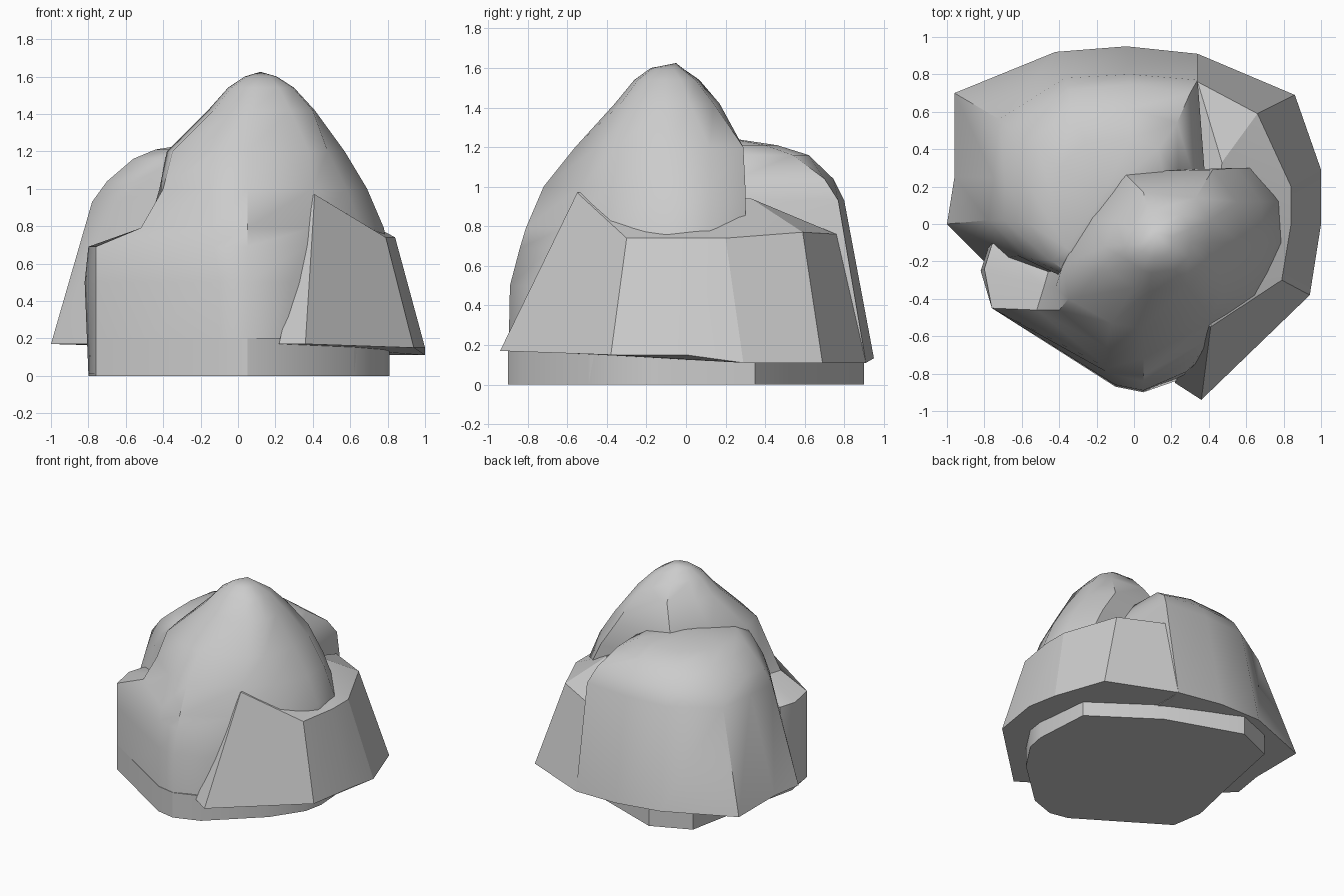
import bpy, bmesh, math


def loft(name, rings, apex, angle):
    """Skin a stack of equal-length rings, fan the top to an apex, cap the bottom."""
    bm = bmesh.new()
    vr = [[bm.verts.new(p) for p in ring] for ring in rings]
    top = bm.verts.new(apex)
    n = len(vr[0])
    for i in range(n):
        j = (i + 1) % n
        for a, b in zip(vr, vr[1:]):
            bm.faces.new((a[i], a[j], b[j], b[i]))
        bm.faces.new((vr[-1][i], vr[-1][j], top))
    bm.faces.new(vr[0][::-1])
    bmesh.ops.recalc_face_normals(bm, faces=bm.faces)
    me = bpy.data.meshes.new(name)
    bm.to_mesh(me)
    bm.free()
    ob = bpy.data.objects.new(name, me)
    bpy.context.collection.objects.link(ob)
    bpy.ops.object.select_all(action='DESELECT')
    ob.select_set(True)
    bpy.context.view_layer.objects.active = ob
    bpy.ops.object.shade_smooth_by_angle(angle=math.radians(angle))
    return ob


def level(z, pts):
    return [(x, y, z) for x, y in pts]


# Plinth: low foot peeking out under the back and right slabs
foot = [(.05, -.9), (.25, -.83), (.62, -.49), (.78, -.25), (.81, -.1), (.78, .35), (.29, .69),
        (-.3, .9), (-.6, .77), (-.73, .12), (-.8, -.2), (-.76, -.45), (-.1, -.87)]
loft("foot_stone", [level(0, foot), level(.2, foot)], (0, 0, .2), 30)

# Main rock: tall peak with a low shelf on its front left
core = [
    (.01, [(.05, -.9), (.25, -.83), (.62, -.49), (.78, -.2), (.77, .25), (.55, .31),
           (-.1, .3), (-.73, -.08), (-.8, -.25), (-.76, -.45), (-.1, -.87)]),
    (.5, [(.05, -.89), (.28, -.79), (.66, -.45), (.79, -.1), (.79, .2), (.6, .31),
          (-.1, .28), (-.77, -.1), (-.82, -.25), (-.76, -.45), (-.1, -.86)]),
    (.69, [(.05, -.84), (.36, -.68), (.67, -.4), (.8, -.1), (.79, .12), (.66, .3),
           (-.1, .28), (-.76, -.11), (-.8, -.24), (-.76, -.45), (-.13, -.8)]),
    (.79, [(.05, -.81), (.39, -.62), (.66, -.38), (.78, -.1), (.77, .12), (.65, .3),
           (-.1, .28), (-.46, -.26), (-.48, -.33), (-.52, -.46), (-.14, -.77)]),
    (1.0, [(.05, -.72), (.4, -.53), (.58, -.38), (.69, -.1), (.68, .12), (.55, .3),
           (-.08, .28), (-.4, -.24), (-.42, -.34), (-.4, -.46), (-.15, -.66)]),
    (1.2, [(.05, -.56), (.38, -.45), (.48, -.35), (.57, -.1), (.55, .12), (.42, .29),
           (-.06, .28), (-.25, .03), (-.38, -.22), (-.35, -.4), (-.12, -.53)]),
]
crown = [(.08, -.36), (.28, -.33), (.4, -.22), (.41, -.1), (.41, .02), (.33, .14),
         (.05, .17), (-.1, .02), (-.16, -.12), (-.13, -.25), (0, -.34)]
rings = [level(z, p) for z, p in core] + [level(1.42, crown)]
for z, s in ((1.54, .62), (1.6, .3)):
    rings.append(level(z, [(.12 + (x - .12) * s, -.1 + (y + .1) * s) for x, y in crown]))
loft("peak_rock", rings, (.12, -.05, 1.625), 38)

# Back rock: broad rounded boulder flaring out to the rear and left
back = [
    (.14, [(.34, .91), (-.04, .95), (-.42, .92), (-.96, .7), (-.96, .25), (-1, 0),
           (-.8, -.2), (-.3, -.35), (.3, .1)]),
    (.93, [(.34, .77), (-.02, .8), (-.37, .78), (-.72, .56), (-.75, .25), (-.78, .02),
           (-.62, -.17), (-.3, -.3), (.38, .25)]),
    (1.04, [(.3, .7), (-.02, .745), (-.35, .72), (-.65, .5), (-.69, .22), (-.7, .02),
            (-.56, -.18), (-.3, -.32), (.32, .25)]),
    (1.16, [(.23, .54), (-.02, .62), (-.33, .6), (-.52, .42), (-.56, .2), (-.56, 0),
            (-.44, -.2), (-.3, -.3), (.24, .25)]),
    (1.21, [(.13, .4), (-.02, .46), (-.26, .44), (-.4, .3), (-.44, .16), (-.44, 0),
            (-.36, -.13), (-.26, -.2), (.16, .25)]),
]
rings = [level(z, p) for z, p in back]
rings[0] = [(x, y, .11 + .06 * min(1, max(0, .34 - x))) for x, y, _ in rings[0]]
loft("back_boulder", rings, (-.16, .16, 1.255), 42)

# Right slab: faceted skirt leaning on the peak
bottom = [(.22, -.85, .17), (.36, -.94, .17), (.94, -.38, .15), (1, 0, .15), (1, .29, .11),
          (.86, .69, .11), (.34, .91, .11), (.1, .2, .11)]
upper = [(.39, -.53, .96), (.41, -.55, .97), (.79, -.3, .74), (.84, 0, .74), (.84, .2, .74),
         (.66, .59, .77), (.34, .76, .76), (.2, .2, .76)]
loft("right_slab", [bottom, upper], (.47, .33, .94), 18)
